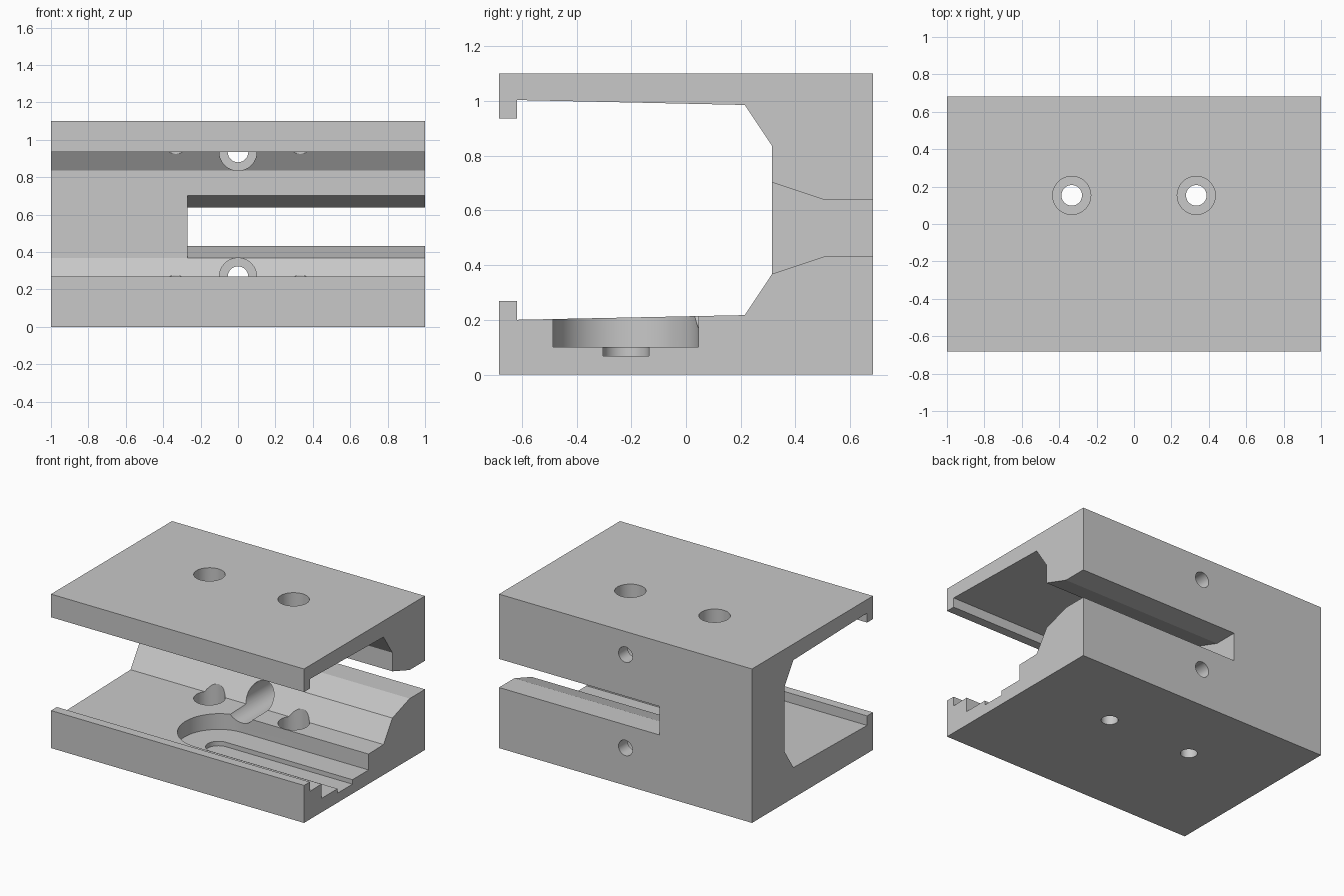
import bpy, bmesh, math
from mathutils import Matrix, Vector

cube = bpy.data.objects.get("Cube")
if cube:
    bpy.data.objects.remove(cube, do_unlink=True)

DEPTH = 0.683      # half of the front-to-back size
HEIGHT = 1.1

gray = bpy.data.materials.new("plain_gray")
gray.use_nodes = True
color = (0.58, 0.58, 0.58, 1)
gray.diffuse_color = color
gray.node_tree.nodes["Principled BSDF"].inputs["Base Color"].default_value = color


def prism(name, points, extrude):
    """Solid made by sweeping a closed outline along a vector."""
    bm = bmesh.new()
    face = bm.faces.new([bm.verts.new(p) for p in points])
    result = bmesh.ops.extrude_face_region(bm, geom=[face])
    moved = [v for v in result["geom"] if isinstance(v, bmesh.types.BMVert)]
    bmesh.ops.translate(bm, verts=moved, vec=Vector(extrude))
    bmesh.ops.recalc_face_normals(bm, faces=bm.faces)
    return make_object(name, bm)


def cylinder(name, radius, start, end):
    """Round cutter between two points."""
    start, end = Vector(start), Vector(end)
    axis = end - start
    turn = axis.to_track_quat("Z", "Y").to_matrix().to_4x4()
    bm = bmesh.new()
    bmesh.ops.create_cone(bm, cap_ends=True, segments=48, radius1=radius, radius2=radius,
                          depth=axis.length, matrix=Matrix.Translation((start + end) / 2) @ turn)
    return make_object(name, bm)


def make_object(name, bm):
    mesh = bpy.data.meshes.new(name)
    bm.to_mesh(mesh)
    bm.free()
    mesh.materials.append(gray)
    obj = bpy.data.objects.new(name, mesh)
    bpy.context.collection.objects.link(obj)
    return obj


def cut(body, cutter):
    cutter.hide_render = True
    mod = body.modifiers.new(cutter.name, "BOOLEAN")
    mod.operation = "DIFFERENCE"
    mod.solver = "EXACT"
    mod.object = cutter
    bpy.context.view_layer.objects.active = body
    bpy.ops.object.modifier_apply(modifier=mod.name)
    bpy.data.objects.remove(cutter, do_unlink=True)


def groove(name, radius, bottom):
    """Channel with a round end at the centre, open on the left side."""
    arc = [math.pi / 2 + math.pi * i / 32 for i in range(33)]
    outline = [(radius * math.cos(a), -0.22 + radius * math.sin(a), bottom) for a in arc]
    outline += [(1.2, -0.22 - radius, bottom), (1.2, -0.22 + radius, bottom)]
    return prism(name, outline, (0, 0, 0.35 - bottom))


# Body with a C-shaped section and small retaining lips
section = [(-DEPTH, 0), (DEPTH, 0), (DEPTH, HEIGHT), (-DEPTH, HEIGHT),
           (-DEPTH, 0.935), (-0.617, 0.935), (-0.617, 1.003), (0.215, 0.985),
           (0.315, 0.835), (0.315, 0.368), (0.215, 0.217), (-0.617, 0.2),
           (-0.617, 0.268), (-DEPTH, 0.268)]
body = prism("clamp_body", [(-1, y, z) for y, z in section], (2, 0, 0))

# Flared slot through the back wall, open on the left side
slot = [(0.8, 0.433), (0.51, 0.433), (0.315, 0.368), (0.25, 0.346),
        (0.25, 0.724), (0.315, 0.702), (0.51, 0.637), (0.8, 0.637)]
cut(body, prism("slot_cutter", [(-0.27, y, z) for y, z in slot], (1.5, 0, 0)))

# Stepped groove in the floor
cut(body, groove("wide_groove_cutter", 0.266, 0.1))
cut(body, groove("narrow_groove_cutter", 0.084, 0.068))

# Vertical screw holes: wide through the top, narrow through the floor
for x in (-0.333, 0.333):
    cut(body, cylinder("vertical_bore_cutter", 0.102, (x, 0.153, 0.1), (x, 0.153, 1.3)))
    cut(body, cylinder("vertical_hole_cutter", 0.055, (x, 0.153, -0.1), (x, 0.153, 0.2)))

# Horizontal screw holes through the back wall
for z in (0.268, 0.935):
    cut(body, cylinder("back_bore_cutter", 0.1, (0, -0.1, z), (0, 0.583, z)))
    cut(body, cylinder("back_hole_cutter", 0.055, (0, 0.5, z), (0, 0.8, z)))

# Smooth bores with crisp edges
bpy.ops.object.select_all(action="DESELECT")
body.select_set(True)
bpy.context.view_layer.objects.active = body
bpy.ops.object.shade_smooth_by_angle(angle=math.radians(12))
